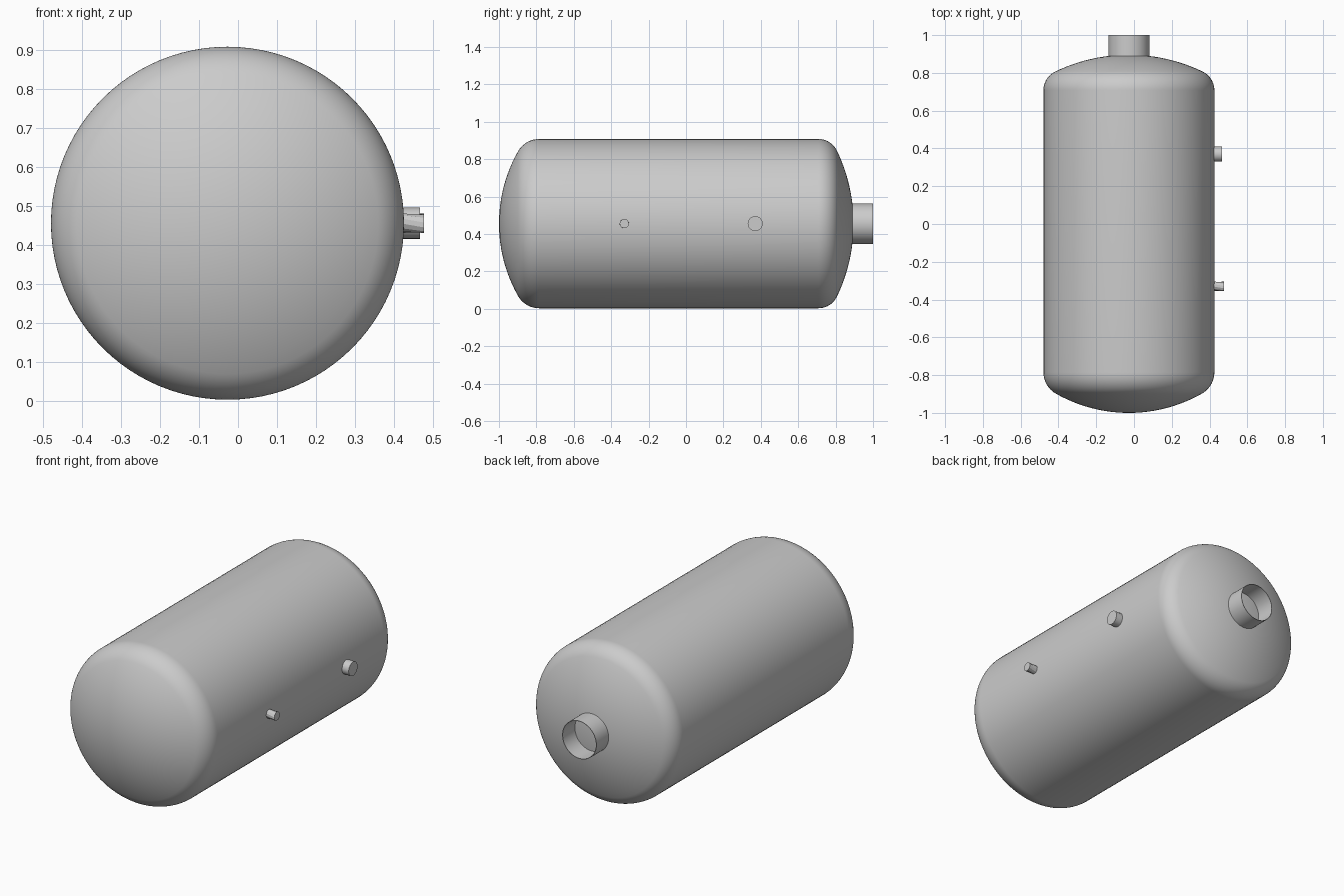
import bpy, bmesh, math
from mathutils import Matrix, Vector

cube = bpy.data.objects.get("Cube")
if cube:
    bpy.data.objects.remove(cube, do_unlink=True)

RADIUS = 0.4525
CX, CZ = -0.027, 0.455

steel = bpy.data.materials.new("grey steel")
steel.use_nodes = True
GREY = (0.6, 0.6, 0.6, 1)
steel.diffuse_color = GREY
steel.node_tree.nodes["Principled BSDF"].inputs["Base Color"].default_value = GREY


def dished_head(depth, knuckle, steps=12):
    """(radius, height) points from the pole to the rim: large crown arc, then small knuckle arc."""
    a, b = RADIUS - knuckle, depth - knuckle
    # Crown radius that meets the knuckle tangentially
    crown = (a * a + depth * depth - knuckle * knuckle) / (2 * b)
    end = math.asin(a / (crown - knuckle))
    pts = []
    for i in range(steps + 1):
        t = end * i / steps
        pts.append((crown * math.sin(t), depth - crown + crown * math.cos(t)))
    for i in range(1, steps + 1):
        t = end + (math.pi / 2 - end) * i / steps
        pts.append((a + knuckle * math.sin(t), knuckle * math.cos(t)))
    return pts


def finish(name, bm, smooth=True):
    bmesh.ops.remove_doubles(bm, verts=bm.verts, dist=1e-5)
    bmesh.ops.recalc_face_normals(bm, faces=bm.faces)
    mesh = bpy.data.meshes.new(name)
    bm.to_mesh(mesh)
    bm.free()
    mesh.materials.append(steel)
    obj = bpy.data.objects.new(name, mesh)
    bpy.context.collection.objects.link(obj)
    if smooth:
        bpy.ops.object.select_all(action='DESELECT')
        obj.select_set(True)
        bpy.context.view_layer.objects.active = obj
        bpy.ops.object.shade_smooth_by_angle(angle=math.radians(35))
    return obj


def lathe(name, profile, sides):
    """Spin (radius, y) points about the tank axis."""
    bm = bmesh.new()
    verts = [bm.verts.new((CX + r, y, CZ)) for r, y in profile]
    edges = [bm.edges.new(pair) for pair in zip(verts, verts[1:])]
    bmesh.ops.spin(bm, geom=verts + edges, cent=(CX, 0, CZ), axis=(0, 1, 0),
                   angle=math.tau, steps=sides, use_merge=False)
    return finish(name, bm)


def side_stub(name, y, radius, tip, sides, twist=0.0, smooth=True):
    """Closed stub leaving the shell toward +x, optionally with twisted flanks."""
    bm = bmesh.new()
    base = CX + RADIUS - 0.01
    rings = []
    for x, turn in ((base, 0.0), (tip, twist)):
        rings.append([bm.verts.new(Vector((x, y, CZ)) + Matrix.Rotation(
            math.tau * i / sides + turn, 3, 'X') @ Vector((0, radius, 0)))
            for i in range(sides)])
    for i in range(sides):
        j = (i + 1) % sides
        bm.faces.new((rings[0][i], rings[0][j], rings[1][j], rings[1][i]))
    for ring in rings:
        bm.faces.new(ring)
    return finish(name, bm, smooth)


# Tank shell with two dished heads
front = [(r, -0.785 - h) for r, h in dished_head(0.215, 0.13)]
back = [(r, 0.708 + h) for r, h in dished_head(0.188, 0.11)]
lathe("tank_shell", front + back[::-1], 96)

# Open thin-walled neck on the back head
lathe("back_neck", [(0.108, 0.88), (0.108, 1.0), (0.105, 1.0), (0.105, 0.88)], 48)

# Two stubs on the side of the shell
side_stub("large_side_stub", 0.37, 0.04, 0.467, 32)
side_stub("small_side_stub", -0.33, 0.025, 0.477, 12, twist=0.45, smooth=False)
